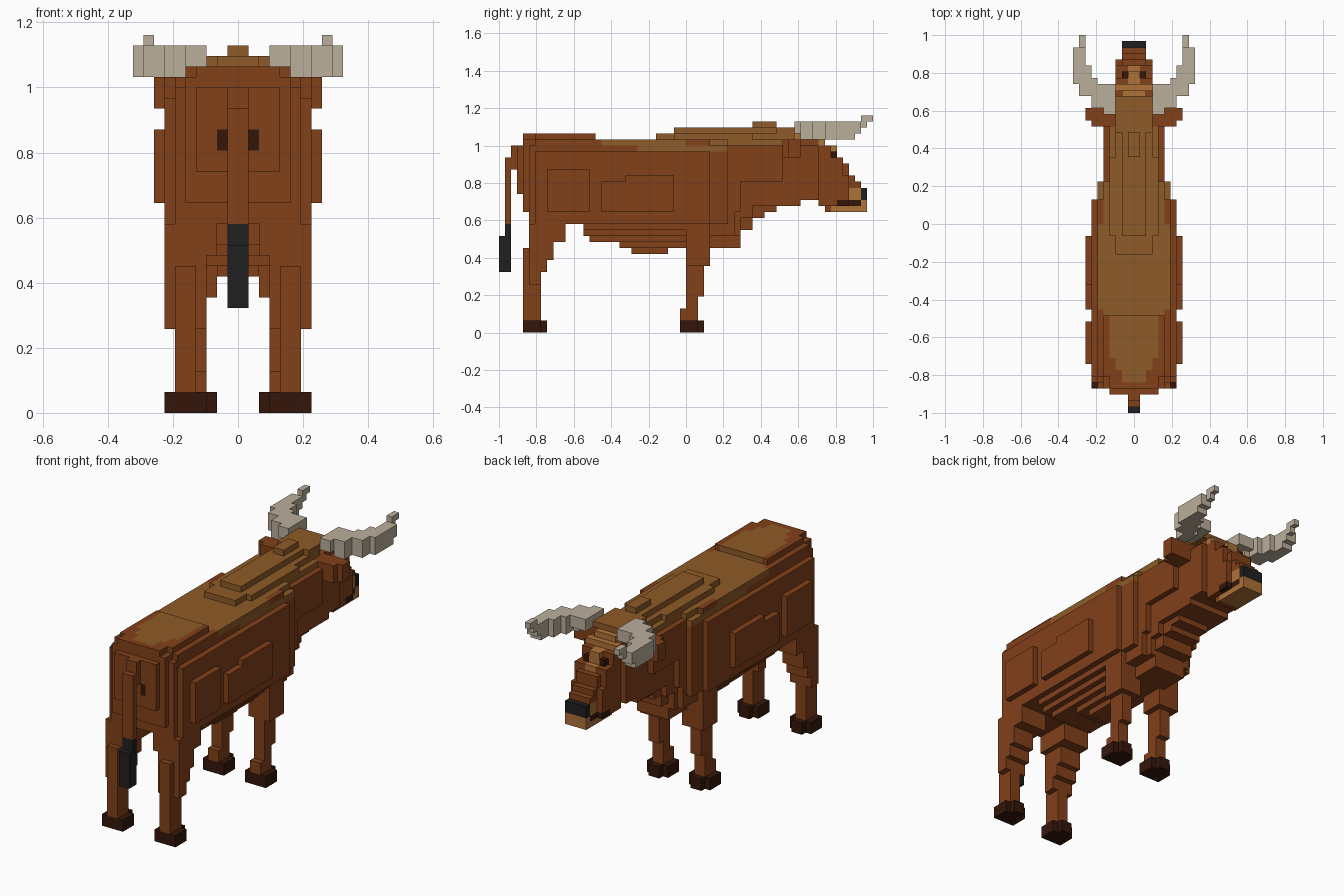
import bpy

if "Cube" in bpy.data.objects:
    bpy.data.objects.remove(bpy.data.objects["Cube"])

V = 2 / 62          # edge of one cube
grid = {}           # cell -> part name


def fill(part, x0, x1, y0, y1, z0, z1):
    for x in range(x0, x1):
        for y in range(y0, y1):
            for z in range(z0, z1):
                grid[(x, y, z)] = part


def mid(part, w, y0, y1, z0, z1):
    fill(part, -w, w, y0, y1, z0, z1)


def pair(part, x0, x1, y0, y1, z0, z1):
    fill(part, x0, x1, y0, y1, z0, z1)
    fill(part, -x1, -x0, y0, y1, z0, z1)


# barrel and rump: (half width, y0, y1, z0, z1)
for b in [(7, -25, 4, 18, 30), (6, -26, 7, 18, 31), (6, -25, 4, 30, 32),
          (5, -27, -15, 30, 32), (5, -25, -15, 32, 33), (4, -27, -25, 32, 33),
          (5, -27, -26, 20, 31), (4, -28, -27, 23, 31), (5, -15, 8, 18, 31)]:
    mid("body", *b)
# stepped belly and raised flank panels
for b in [(6, -17, 4, 17, 18), (5, -17, 4, 16, 17), (4, -16, 0, 15, 16), (3, -11, 0, 14, 15),
          (2, -9, -3, 13, 14), (3, 0, 9, 14, 16), (5, 0, 8, 16, 18)]:
    mid("belly", *b)
pair("flank_panel", 7, 8, -23, -16, 20, 27)
pair("flank_panel", 7, 8, -14, -10, 20, 25)
pair("flank_panel", 7, 8, -10, -2, 20, 26)

# neck and brisket
for b in [(5, 7, 9, 20, 31), (5, 9, 16, 25, 31), (4, 7, 18, 21, 32), (4, 7, 9, 16, 21),
          (3, 9, 11, 17, 21), (4, 9, 11, 19, 21), (3, 11, 13, 19, 21), (3, 13, 15, 20, 21),
          (3, 7, 17, 31, 33)]:
    mid("neck", *b)

# tan stripe along the back
for b in [(4, -22, -15, 32, 33), (3, -24, -22, 32, 33), (2, -26, -24, 32, 33),
          (6, -14, 0, 31, 32), (5, -15, 7, 31, 32), (3, -5, -2, 32, 33),
          (4, -2, 11, 32, 33), (4, 7, 16, 31, 32), (3, 11, 18, 32, 33),
          (2, -2, 18, 33, 34), (3, 15, 21, 33, 34), (1, 11, 15, 34, 35)]:
    mid("back_stripe", *b)
pair("back_stripe", 5, 6, -8, 7, 30, 31)

# head
for b in [(4, 16, 19, 21, 32), (4, 18, 22, 22, 31), (3, 18, 23, 22, 32),
          (3, 22, 24, 21, 31), (2, 23, 25, 20, 30), (3, 24, 26, 21, 29),
          (3, 26, 27, 21, 26), (2, 25, 26, 20, 29), (2, 26, 27, 20, 28),
          (2, 27, 28, 20, 26), (2, 28, 29, 20, 25)]:
    mid("head", *b)
mid("forehead", 2, 18, 22, 32, 33)
mid("forehead", 3, 22, 23, 31, 32)
mid("forehead", 1, 23, 25, 29, 31)
mid("forehead", 1, 25, 26, 28, 29)
pair("eye", 1, 2, 24, 25, 29, 30)
mid("muzzle", 2, 27, 30, 20, 24)
mid("muzzle", 2, 24, 27, 20, 21)
mid("mouth", 2, 25, 29, 21, 22)
pair("mouth", 2, 3, 25, 27, 21, 22)
mid("nose", 2, 29, 30, 22, 24)

# ears and horns
pair("ear", 4, 8, 17, 19, 29, 32)
pair("ear", 4, 7, 16, 17, 29, 32)
for b in [(3, 5, 18, 22, 33, 35), (5, 7, 19, 22, 32, 35), (3, 6, 21, 23, 33, 35),
          (6, 9, 21, 24, 32, 35), (7, 10, 23, 26, 32, 35), (8, 10, 26, 28, 32, 35),
          (8, 10, 28, 29, 33, 35), (8, 9, 29, 30, 34, 36), (8, 9, 30, 31, 35, 36)]:
    pair("horn", *b)

# front legs
for b in [(3, 5, 0, 2, 2, 6), (3, 5, -1, 2, 2, 4), (3, 5, 0, 3, 6, 11),
          (2, 6, 0, 4, 11, 14), (2, 6, 0, 4, 14, 18)]:
    pair("front_leg", *b)
# hind legs
for b in [(4, 6, -27, -24, 2, 14), (3, 7, -26, -24, 8, 10), (3, 7, -26, -23, 10, 12),
          (3, 7, -26, -22, 12, 14), (3, 7, -26, -22, 14, 15), (2, 7, -26, -20, 15, 18)]:
    pair("hind_leg", *b)
# hooves, cut at the corners
for x, y in ((3, -27), (2, -1)):
    pair("hoof", x, x + 4, y, y + 3, 0, 2)
    pair("hoof", x + 1, x + 3, y, y + 4, 0, 2)

# tail and dark rump spots
mid("tail", 1, -29, -28, 27, 31)
mid("tail", 1, -30, -29, 18, 29)
mid("tail_tuft", 1, -31, -29, 10, 16)
mid("tail_tuft", 1, -30, -29, 16, 18)
pair("rump_spot", 1, 2, -28, -27, 25, 27)

BROWN, STRIPE, TAN = (.225, .052, .010, 1), (.27, .105, .021, 1), (.42, .17, .04, 1)
HORN, DARK, BLACK = (.5, .43, .33, 1), (.034, .008, .003, 1), (.014, .014, .014, 1)
COLOURS = {"back_stripe": STRIPE, "forehead": TAN, "muzzle": TAN, "horn": HORN,
           "hoof": DARK, "eye": DARK, "mouth": DARK, "rump_spot": DARK,
           "nose": BLACK, "tail_tuft": BLACK}
mats = {}


def material(col):
    if col not in mats:
        mats[col] = bpy.data.materials.new("colour_%d" % len(mats))
        mats[col].diffuse_color = col
    return mats[col]


# one mesh per part, with only the outer cube faces
for part in sorted(set(grid.values())):
    verts, faces = {}, []
    for c, p in grid.items():
        if p != part:
            continue
        for ax in range(3):
            for s in (0, 1):
                n = list(c)
                n[ax] += 2 * s - 1
                if tuple(n) in grid:
                    continue
                u, w = (ax + 1) % 3, (ax + 2) % 3
                ring = [(0, 0), (1, 0), (1, 1), (0, 1)]
                face = []
                for a, b in (ring if s else ring[::-1]):
                    q = list(c)
                    q[ax] += s
                    q[u] += a
                    q[w] += b
                    face.append(verts.setdefault(tuple(q), len(verts)))
                faces.append(face)
    if not faces:
        continue
    me = bpy.data.meshes.new(part)
    me.from_pydata([[k * V for k in v] for v in verts], [], faces)
    me.materials.append(material(COLOURS.get(part, BROWN)))
    bpy.context.collection.objects.link(bpy.data.objects.new(part, me))

for m in bpy.data.materials:
    if m.users and not m.is_grease_pencil:
        m.use_nodes = True
        m.node_tree.nodes["Principled BSDF"].inputs["Base Color"].default_value = m.diffuse_color
